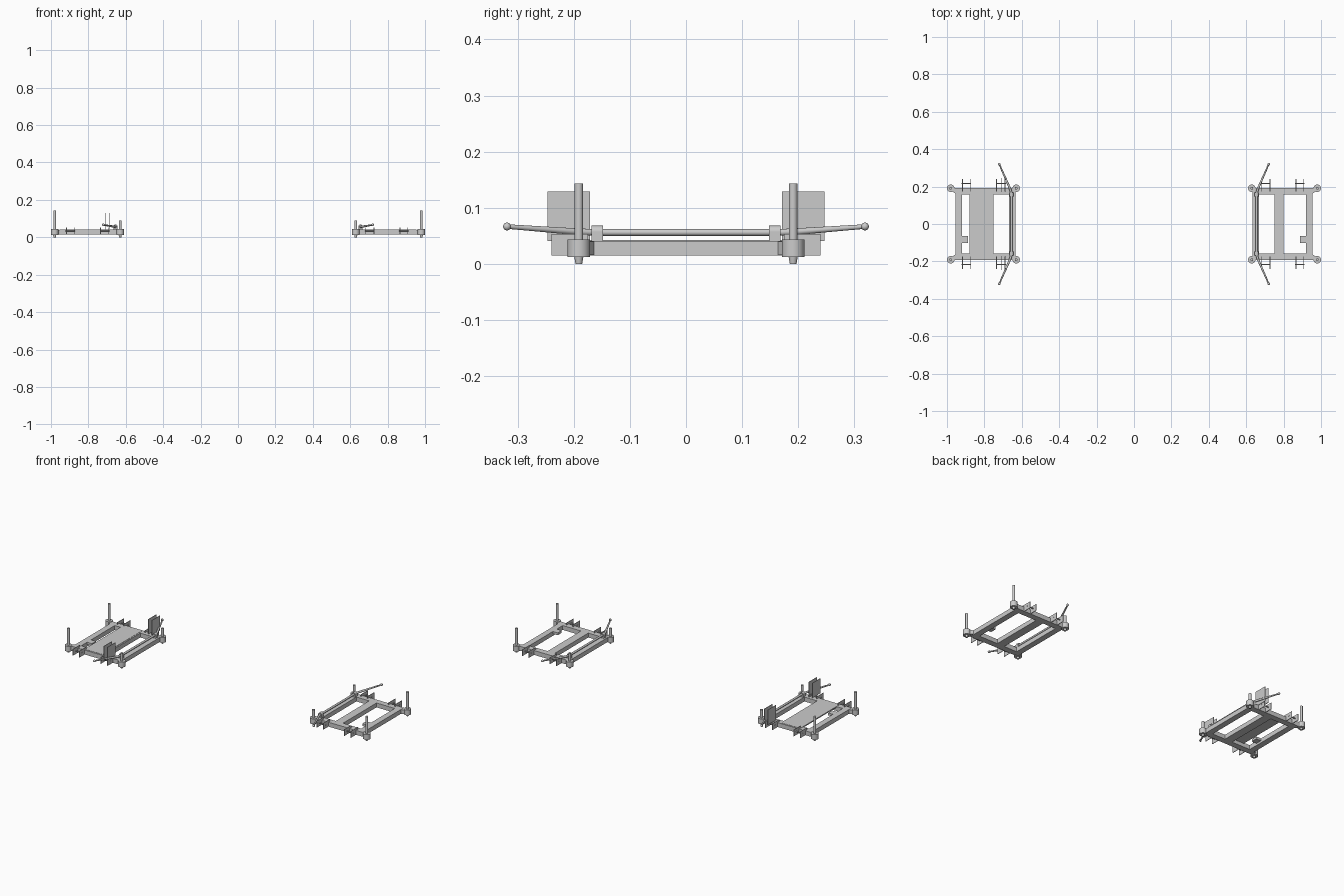
import bpy
from mathutils import Vector

if "Cube" in bpy.data.objects:
    bpy.data.objects.remove(bpy.data.objects["Cube"])


def box(name, x, y, z):
    """Box from (min, max) ranges."""
    bpy.ops.mesh.primitive_cube_add(size=1, location=[sum(r) / 2 for r in (x, y, z)])
    o = bpy.context.object
    o.name = name
    o.scale = [abs(r[1] - r[0]) for r in (x, y, z)]
    return o


def rod(name, a, b, r, sides=24, r2=None):
    """Round bar between two points."""
    a, b = Vector(a), Vector(b)
    bpy.ops.mesh.primitive_cone_add(vertices=sides, radius1=r, radius2=r if r2 is None else r2,
                                    depth=(b - a).length, location=(a + b) / 2)
    o = bpy.context.object
    o.name = name
    o.rotation_euler = (b - a).to_track_quat('Z', 'Y').to_euler()
    bpy.ops.object.shade_smooth_by_angle()
    return o


def ball(name, p, r):
    bpy.ops.mesh.primitive_uv_sphere_add(segments=16, ring_count=8, radius=r, location=p)
    bpy.context.object.name = name
    bpy.ops.object.shade_smooth()


Z0, Z1 = 0.015, 0.041

for s, side in ((-1, "left"), (1, "right")):
    def X(a, b):
        return (s * a, s * b)

    # frame: end bars, centre bar, tab
    box(side + "_outer_bar", X(0.92, 0.955), (-0.165, 0.165), (Z0, Z1))
    box(side + "_inner_bar", X(0.634, 0.668), (-0.165, 0.165), (Z0, Z1))
    box(side + "_centre_bar", X(0.752, 0.80), (-0.165, 0.165), (Z0, Z1))
    box(side + "_tab", X(0.888, 0.92), (-0.102, -0.065), (0.027, Z1))

    # cross rod over the inner bar
    rod(side + "_cross_rod", (s * 0.655, -0.16, 0.056), (s * 0.655, 0.16, 0.056), 0.006)

    for t in (-1, 1):
        box(side + "_side_beam", X(0.634, 0.955), (t * 0.157, t * 0.192), (Z0, Z1))

        # corner sockets with foot, post and bracket
        for cx, top in ((0.98, 0.143), (0.63, 0.09)):
            x, y = s * cx, t * 0.191
            rod("corner_socket", (x, y, 0.012), (x, y, 0.043), 0.02, 32)
            rod("levelling_foot", (x, y, 0), (x, y, 0.012), 0.006, 24, 0.008)
            rod("corner_post", (x, y, 0.04), (x, y, top), 0.0075)
            inward = 0.945 if cx > 0.8 else 0.66
            b = box("corner_bracket", (-0.021, 0.021), (-0.012, 0.012), (0.016, 0.040))
            d = Vector((s * inward - x, t * 0.172 - y, 0))
            b.location = Vector((x, y, 0.028)) + d * 0.5
            b.rotation_euler.z = d.to_track_quat('X', 'Z').to_euler().z

        # paired hinge plates with pin
        pairs = ((0.684, 0.727), (0.866, 0.908)) if s > 0 else ((0.69, 0.735), (0.875, 0.917))
        for p, q in pairs:
            for a in (p, q):
                box("hinge_plate", X(a - 0.0015, a + 0.0015), (t * 0.175, t * 0.24), (Z0, 0.053))
            rod("hinge_pin", (s * (p - 0.004), t * 0.217, 0.035),
                (s * (q + 0.004), t * 0.217, 0.035), 0.003, 16)

        # rod clamp
        box("rod_clamp", X(0.644, 0.666), (t * 0.148, t * 0.168), (Z1, 0.058))
        rod("clamp_cap", (s * 0.655, t * 0.148, 0.057), (s * 0.655, t * 0.168, 0.057), 0.011)

        # lever handle with knob
        pts = [(s * 0.655, t * 0.165, 0.056), (s * 0.664, t * 0.192, 0.057),
               (s * 0.72, t * 0.319, 0.0665)]
        rod("lever_root", pts[0], pts[1], 0.006)
        ball("lever_joint", pts[1], 0.006)
        rod("lever_handle", pts[1], pts[2], 0.006, 24, 0.004)
        ball("lever_knob", pts[2], 0.007)

        # tall upright plates, left unit only
        if s < 0:
            for a in (0.686, 0.709):
                box("tall_plate", X(a - 0.0015, a + 0.0015), (t * 0.171, t * 0.247), (0.041, 0.129))

# wide deck panel on the left unit
box("left_deck_panel", (-0.88, -0.76), (-0.185, 0.185), (0.036, 0.0425))
